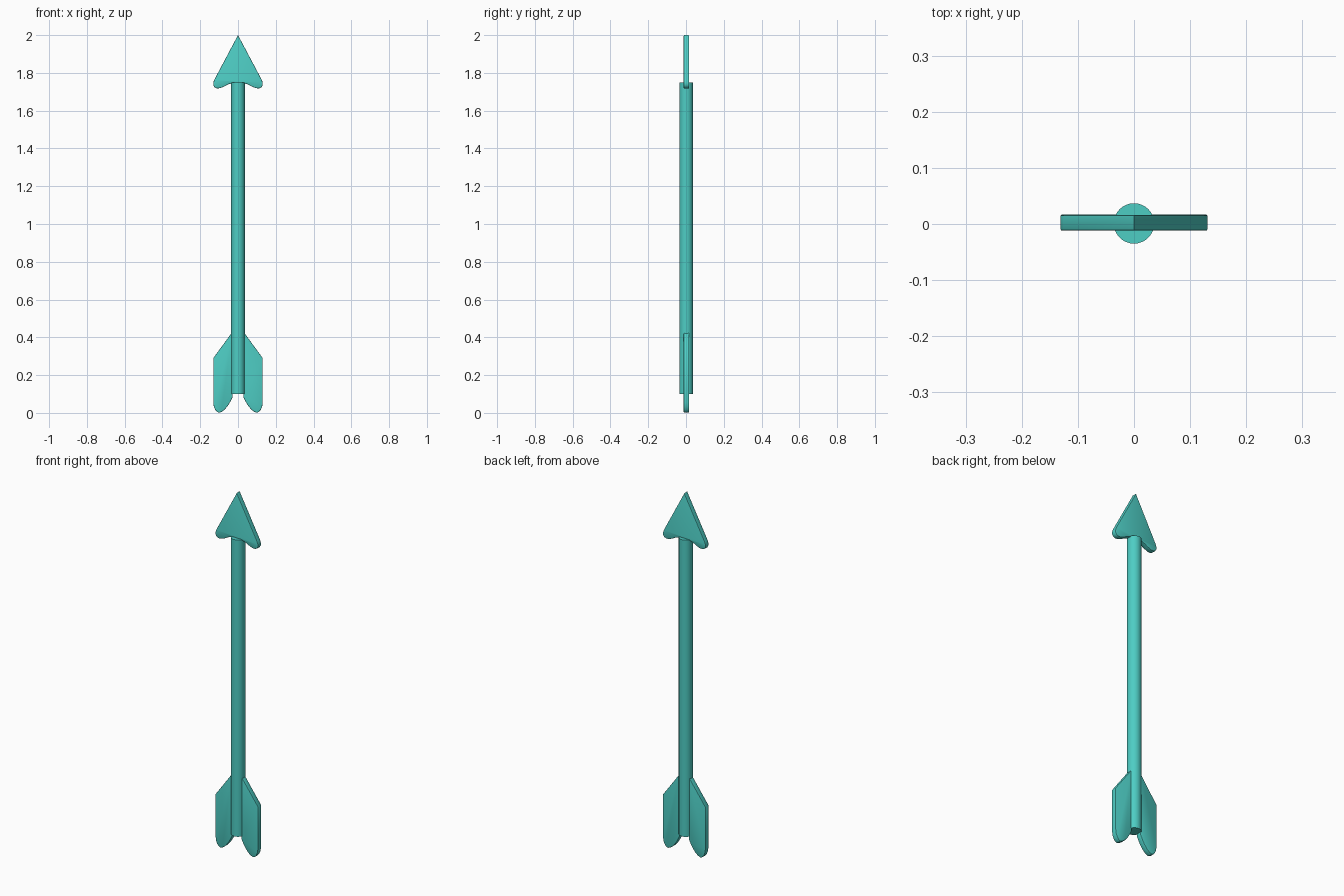
import bpy, bmesh, math

if "Cube" in bpy.data.objects:
    bpy.data.objects.remove(bpy.data.objects["Cube"])

teal = bpy.data.materials.new("teal")
teal.diffuse_color = (0.076, 0.610, 0.552, 1.0)
teal.use_nodes = True
teal.node_tree.nodes["Principled BSDF"].inputs["Base Color"].default_value = teal.diffuse_color


def finish(ob, angle):
    ob.data.materials.append(teal)
    bpy.ops.object.select_all(action='DESELECT')
    ob.select_set(True)
    bpy.context.view_layer.objects.active = ob
    bpy.ops.object.shade_smooth_by_angle(angle=math.radians(angle))


def plate(name, outline, y0, y1):
    """Extrude an XZ outline from y0 to y1 and soften its rim."""
    bm = bmesh.new()
    face = bm.faces.new([bm.verts.new((x, y0, z)) for x, z in outline])
    ext = bmesh.ops.extrude_face_region(bm, geom=[face])
    bmesh.ops.translate(bm, vec=(0, y1 - y0, 0),
                        verts=[g for g in ext["geom"] if isinstance(g, bmesh.types.BMVert)])
    bmesh.ops.recalc_face_normals(bm, faces=bm.faces)
    rim = [e for e in bm.edges if abs(e.verts[0].co.y - e.verts[1].co.y) < 1e-6]
    bmesh.ops.bevel(bm, geom=rim, offset=0.003, segments=2, profile=0.5, affect='EDGES')
    me = bpy.data.meshes.new(name)
    bm.to_mesh(me)
    bm.free()
    ob = bpy.data.objects.new(name, me)
    bpy.context.collection.objects.link(ob)
    finish(ob, 35)
    return ob


def mirrored(points):
    return [(-x, z) for x, z in reversed(points)]


# Shaft
bpy.ops.mesh.primitive_cylinder_add(vertices=32, radius=0.036, depth=1.65,
                                    location=(0, 0.001, 0.925))
shaft = bpy.context.object
shaft.name = "shaft"
finish(shaft, 35)

# Arrowhead: right half from below the tip to the notch, then mirrored
half = [(0.126, 1.763), (0.131, 1.748), (0.131, 1.735), (0.125, 1.724), (0.112, 1.718),
        (0.095, 1.719), (0.075, 1.727), (0.055, 1.738), (0.03, 1.746)]
plate("arrowhead", [(0, 2.0)] + half + [(0, 1.748)] + mirrored(half), -0.012, 0.016)

# Fletching fins with rounded lower ends
fin = [(0.028, 0.430), (0.036, 0.420), (0.131, 0.290), (0.131, 0.055), (0.128, 0.034),
       (0.121, 0.017), (0.111, 0.005), (0.100, 0.001), (0.086, 0.006), (0.070, 0.018),
       (0.052, 0.040), (0.038, 0.064), (0.028, 0.085)]
plate("right_fin", fin, -0.012, 0.017)
plate("left_fin", mirrored(fin), -0.012, 0.017)
